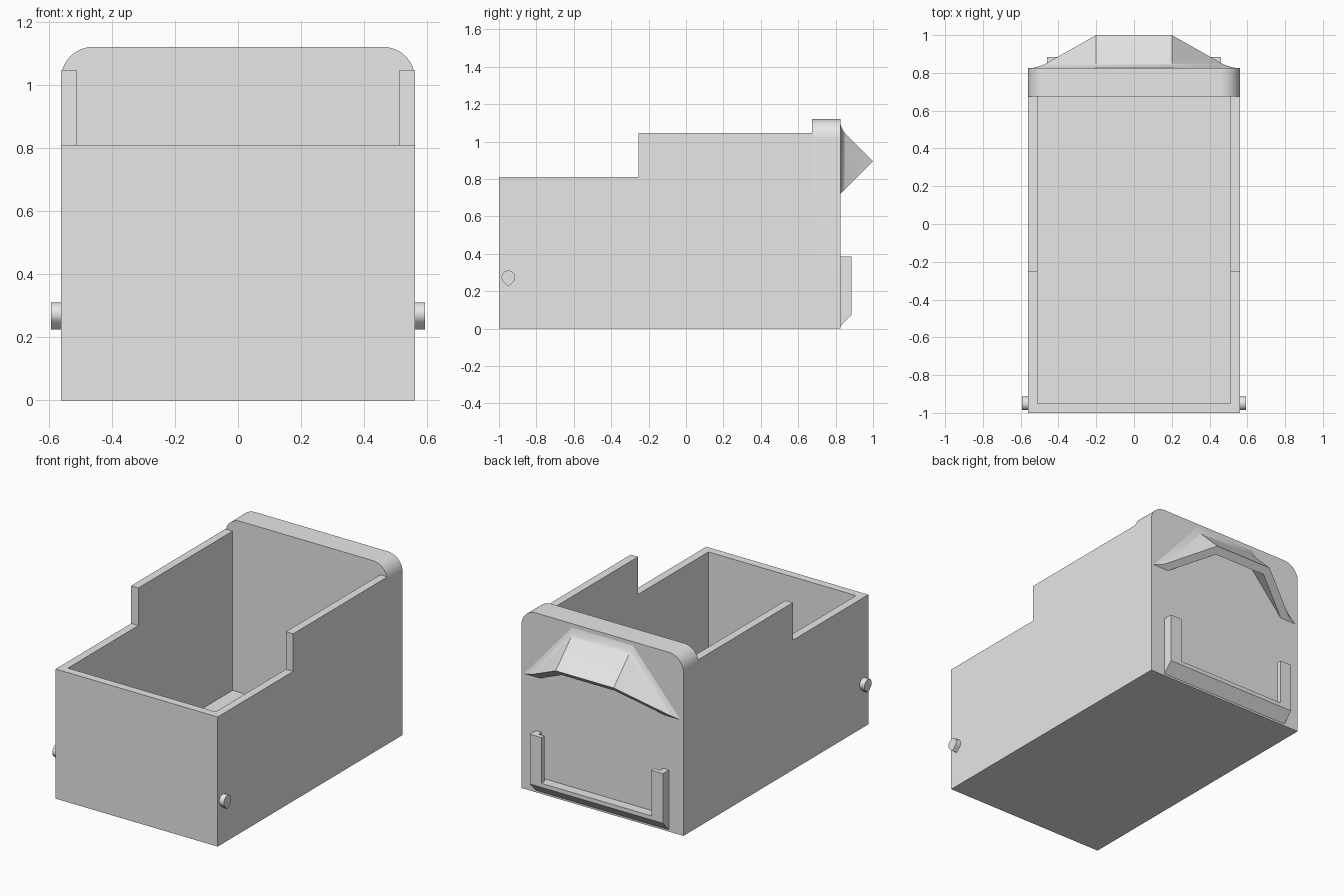
import bpy
import bmesh
import math
from mathutils import Vector

cube = bpy.data.objects.get("Cube")
if cube:
    bpy.data.objects.remove(cube, do_unlink=True)

grey = bpy.data.materials.new("light_grey")
grey.use_nodes = True
GREY = (0.8, 0.8, 0.8, 1)
grey.diffuse_color = GREY
grey.node_tree.nodes["Principled BSDF"].inputs["Base Color"].default_value = GREY


def finish(name, bm, smooth=False):
    bmesh.ops.remove_doubles(bm, verts=bm.verts, dist=0.0005)
    bmesh.ops.recalc_face_normals(bm, faces=bm.faces)
    mesh = bpy.data.meshes.new(name)
    bm.to_mesh(mesh)
    bm.free()
    obj = bpy.data.objects.new(name, mesh)
    bpy.context.collection.objects.link(obj)
    mesh.materials.append(grey)
    bpy.ops.object.select_all(action="DESELECT")
    bpy.context.view_layer.objects.active = obj
    obj.select_set(True)
    if smooth:
        bpy.ops.object.shade_smooth_by_angle(angle=math.radians(30))
    return obj


def prism(name, points, axis, start, end, smooth=False):
    """Extrude a 2D outline along x, y or z."""
    def place(a, b):
        return {"x": (start, a, b), "y": (a, start, b), "z": (a, b, start)}[axis]
    bm = bmesh.new()
    face = bm.faces.new([bm.verts.new(place(a, b)) for a, b in points])
    out = bmesh.ops.extrude_face_region(bm, geom=[face])
    shift = Vector([(end - start) * (axis == k) for k in "xyz"])
    bmesh.ops.translate(bm, vec=shift,
                        verts=[g for g in out["geom"] if isinstance(g, bmesh.types.BMVert)])
    return finish(name, bm, smooth)


def arc(cx, cy, radius, first, last, steps):
    angles = [math.radians(first + (last - first) * i / steps) for i in range(steps + 1)]
    return [(cx + radius * math.cos(a), cy + radius * math.sin(a)) for a in angles]


def rectangle(x0, x1, y0, y1):
    return [(x0, y0), (x1, y0), (x1, y1), (x0, y1)]


HALF, WALL, INNER_BACK, BACK = 0.56, 0.05, 0.675, 0.825

# Open tray: stepped side profile, hollowed out
tray = prism("tray_body", [(-1, 0), (INNER_BACK, 0), (INNER_BACK, 1.045), (-0.255, 1.045),
                           (-0.255, 0.81), (-1, 0.81)], "x", -HALF, HALF)
cutter = prism("cavity_cutter", rectangle(WALL - HALF, HALF - WALL, WALL - 1, BACK),
               "z", WALL, 1.3)
cutter.hide_render = True
cut = tray.modifiers.new("cavity", "BOOLEAN")
cut.operation = "DIFFERENCE"
cut.solver = "EXACT"
cut.object = cutter
bpy.context.view_layer.objects.active = tray
bpy.ops.object.modifier_apply(modifier="cavity")
bpy.data.objects.remove(cutter, do_unlink=True)

# Thick back panel with rounded top corners
prism("back_panel", [(-HALF, 0), (HALF, 0)] + arc(0.46, 1.02, 0.1, 0, 90, 12)
      + arc(-0.46, 1.02, 0.1, 90, 180, 12), "y", INNER_BACK, BACK, True)

# Teardrop pivot pins
teardrop = [(-0.95, 0.225)] + arc(-0.95, 0.274, 0.036, -45, 225, 24)
for side, label in ((1, "left"), (-1, "right")):
    prism(label + "_pivot_pin", teardrop, "x", side * (HALF - 0.01), side * 0.593, True)

# Label holder: angled lower rail and two L-shaped posts
prism("holder_rail", [(BACK, 0.012), (0.885, 0.075), (0.885, 0.1), (BACK, 0.1)],
      "x", -0.46, 0.46)
post = [(0.46, BACK), (0.46, 0.885), (0.38, 0.885), (0.38, 0.855), (0.42, 0.855), (0.42, BACK)]
for side, label in ((1, "left"), (-1, "right")):
    prism(label + "_holder_post", [(side * x, y) for x, y in post], "z", 0.1, 0.385)

# Hollow hooded pull: a folded sheet sloping out of the panel, flared at its root
SLOPE = 0.31 / 0.175


def hood_row(bm, y, tip, half, flare):
    """Foot, top, top, foot of the folded sheet at depth y."""
    reach = tip - y
    foot = half + SLOPE * reach + flare * 1.2
    top = y - 0.105 + 2 * reach + flare
    return [bm.verts.new(p) for p in ((-foot, y, y - 0.105), (-half - flare * 0.4, y, top),
                                      (half + flare * 0.4, y, top), (foot, y, y - 0.105))]


bm = bmesh.new()
outer, inner = [], []
for i in range(7):
    t = i / 6
    flare = 0.025 * (1 - t) ** 2
    depth = BACK + 0.025 * t
    outer.append(hood_row(bm, depth, 1, 0.2, flare))
    inner.append(hood_row(bm, depth, 0.965, 0.1825, 0))
outer.append(hood_row(bm, 1, 1, 0.2, 0))
inner.append(hood_row(bm, 0.965, 0.965, 0.1825, 0))
for k in range(len(outer) - 1):
    for rows in (outer, inner):
        for j in range(3):
            bm.faces.new((rows[k][j], rows[k][j + 1], rows[k + 1][j + 1], rows[k + 1][j]))
    for j in (0, 3):
        bm.faces.new((outer[k][j], outer[k + 1][j], inner[k + 1][j], inner[k][j]))
for j in range(3):
    bm.faces.new((outer[0][j], outer[0][j + 1], inner[0][j + 1], inner[0][j]))
bm.faces.new((outer[-1][0], outer[-1][3], inner[-1][3], inner[-1][0]))
bmesh.ops.remove_doubles(bm, verts=bm.verts, dist=0.0005)
bmesh.ops.dissolve_degenerate(bm, edges=bm.edges, dist=0.0001)
finish("hooded_pull", bm, True)
